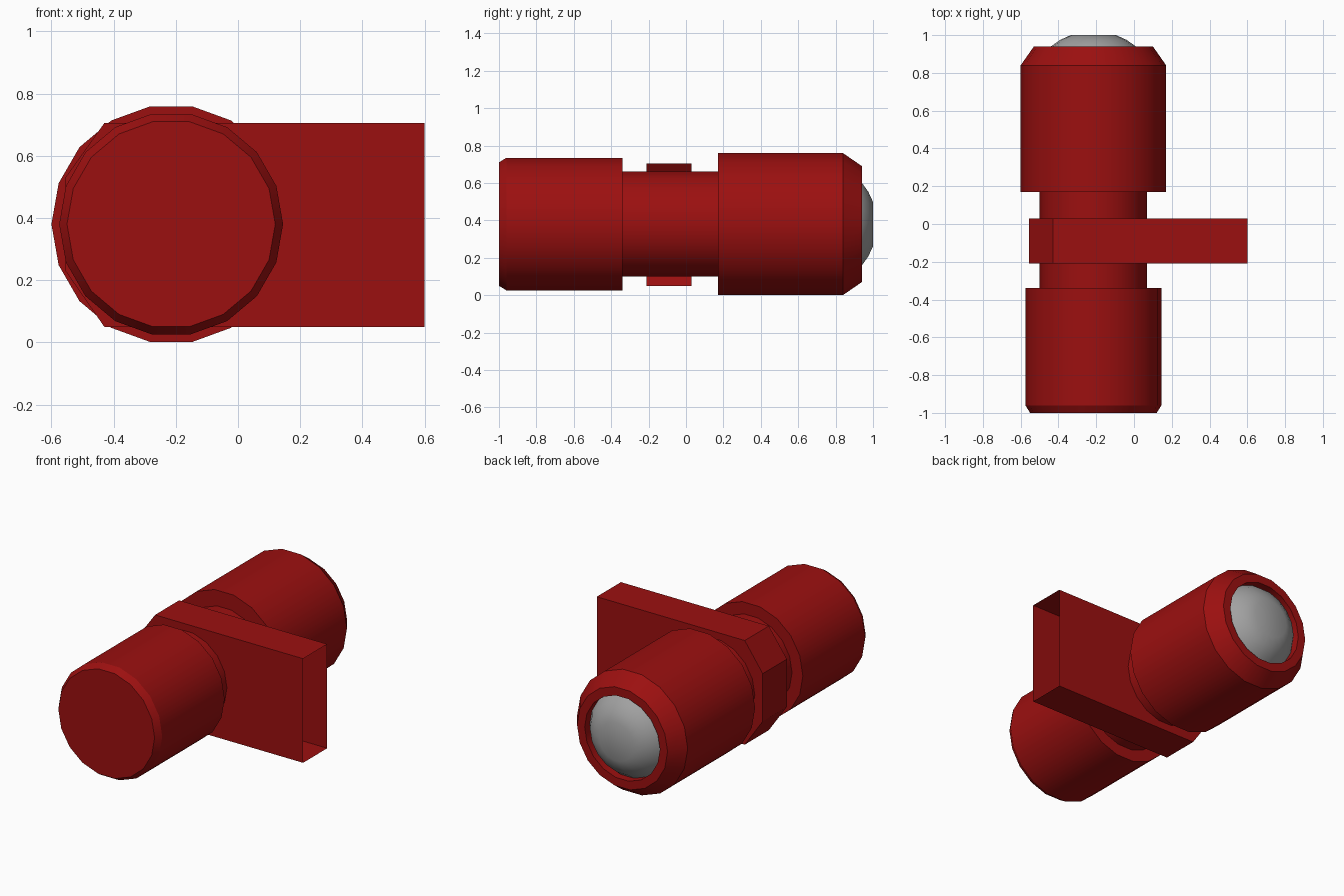
import bpy, bmesh, math

cube = bpy.data.objects.get("Cube")
if cube:
    bpy.data.objects.remove(cube, do_unlink=True)

AXIS_X, AXIS_Z, SIDES = -0.215, 0.38, 18


def make_material(name, color):
    mat = bpy.data.materials.new(name)
    mat.use_nodes = True
    mat.diffuse_color = color
    mat.node_tree.nodes["Principled BSDF"].inputs["Base Color"].default_value = color
    return mat


red = make_material("dark red", (0.33, 0.005, 0.005, 1))
grey = make_material("lens grey", (0.36, 0.36, 0.36, 1))


def finish(name, bm, mat, smooth_angle=None):
    bmesh.ops.recalc_face_normals(bm, faces=bm.faces)
    mesh = bpy.data.meshes.new(name)
    bm.to_mesh(mesh)
    bm.free()
    mesh.materials.append(mat)
    obj = bpy.data.objects.new(name, mesh)
    bpy.context.collection.objects.link(obj)
    if smooth_angle:
        bpy.ops.object.select_all(action="DESELECT")
        obj.select_set(True)
        bpy.context.view_layer.objects.active = obj
        bpy.ops.object.shade_smooth_by_angle(angle=math.radians(smooth_angle))
    return obj


def lathe(name, profile, mat, smooth_angle):
    """Turn (radius, y) points around the lamp axis and cap both ends."""
    bm = bmesh.new()
    rings = []
    for r, y in profile:
        angles = [2 * math.pi * i / SIDES for i in range(SIDES)]
        rings.append([bm.verts.new((AXIS_X + r * math.cos(a), y, AXIS_Z + r * math.sin(a)))
                      for a in angles])
    for a, b in zip(rings, rings[1:]):
        for i in range(SIDES):
            j = (i + 1) % SIDES
            bm.faces.new((a[i], a[j], b[j], b[i]))
    bm.faces.new(rings[0])
    bm.faces.new(rings[-1])
    return finish(name, bm, mat, smooth_angle)


# Tube body: front barrel, neck, rear barrel with a recessed mouth
lathe("barrel_body", [
    (0.335, -1.0), (0.36, -0.96), (0.36, -0.34),
    (0.285, -0.34), (0.285, 0.17),
    (0.385, 0.17), (0.385, 0.84), (0.315, 0.94),
    (0.262, 0.94), (0.262, 0.88),
], red, 25)

# Domed lens in the mouth
lathe("lens", [(0.262, 0.89), (0.225, 0.94), (0.175, 0.975), (0.12, 1.0)], grey, 60)

# Mounting bracket: chamfered around the neck, open at its outer end
outline = [(0.6, 0.05), (-0.43, 0.05), (-0.555, 0.23),
           (-0.555, 0.53), (-0.43, 0.705), (0.6, 0.705)]
bm = bmesh.new()
front = [bm.verts.new((x, -0.21, z)) for x, z in outline]
back = [bm.verts.new((x, 0.03, z)) for x, z in outline]
bm.faces.new(front)
bm.faces.new(back)
for i in range(len(outline) - 1):
    bm.faces.new((front[i], front[i + 1], back[i + 1], back[i]))
finish("mounting_bracket", bm, red)
